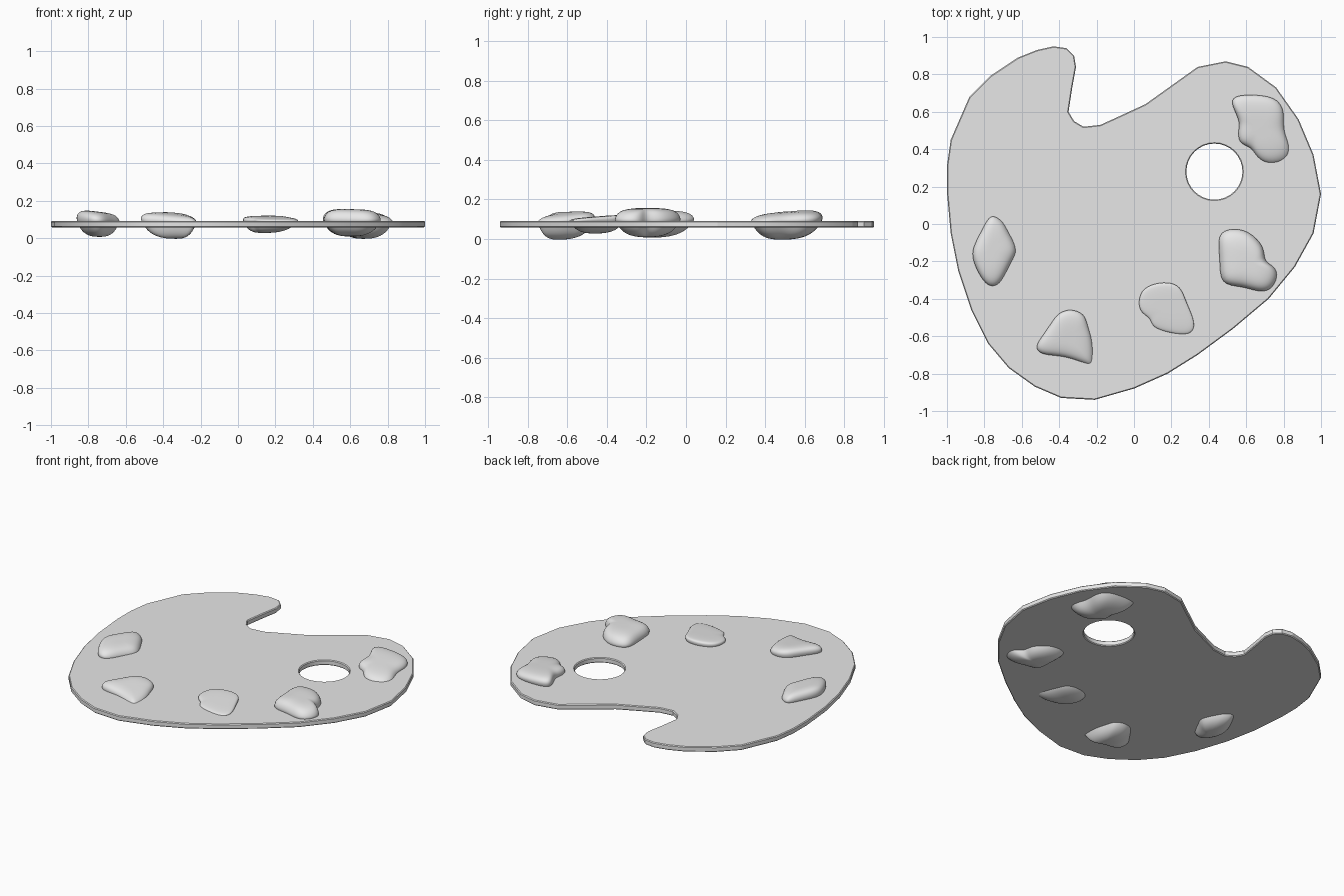
import bpy
import bmesh
import math
from mathutils import Vector

# Remove the default cube
default_cube = bpy.data.objects.get("Cube")
if default_cube:
    bpy.data.objects.remove(default_cube, do_unlink=True)

# The single grey material
grey = bpy.data.materials.new("plain grey")
grey.use_nodes = True
grey.diffuse_color = (0.8, 0.8, 0.8, 1)
grey.node_tree.nodes["Principled BSDF"].inputs["Base Color"].default_value = grey.diffuse_color


def select_only(obj):
    bpy.ops.object.select_all(action="DESELECT")
    obj.select_set(True)
    bpy.context.view_layer.objects.active = obj


def add_loop(curve, points):
    """Add a closed straight-sided loop to a flat curve."""
    spline = curve.splines.new("POLY")
    spline.points.add(len(points) - 1)
    for target, (x, y) in zip(spline.points, points):
        target.co = (x, y, 0, 1)
    spline.use_cyclic_u = True


# Palette board: outline and thumb hole, filled, thickened and softly bevelled
board_outline = [
    (-.43, .95), (-.36, .94), (-.32, .9), (-.31, .84), (-.33, .73), (-.35, .6),
    (-.32, .55), (-.27, .52), (-.18, .53), (-.07, .58), (.06, .64), (.2, .74),
    (.34, .84), (.49, .87), (.61, .84), (.76, .73), (.88, .56), (.96, .37),
    (1, .16), (.96, -.05), (.86, -.23), (.72, -.4), (.53, -.56), (.34, -.7),
    (.18, -.8), (0, -.88), (-.21, -.94), (-.39, -.93), (-.53, -.87), (-.67, -.77),
    (-.78, -.64), (-.87, -.46), (-.94, -.25), (-.98, -.05), (-1, .17), (-1, .31),
    (-.98, .45), (-.88, .68), (-.77, .79), (-.62, .89), (-.52, .93)]
hole_sides = 32
hole_angles = [math.tau * i / hole_sides for i in range(hole_sides)]
thumb_hole = [(.43 + .15 * math.cos(a), .28 + .15 * math.sin(a)) for a in hole_angles]

board_curve = bpy.data.curves.new("palette_board", "CURVE")
board_curve.dimensions = "2D"
board_curve.fill_mode = "BOTH"
add_loop(board_curve, board_outline)
add_loop(board_curve, thumb_hole)
board_curve.extrude = .012
board_curve.bevel_depth = .005
board_curve.bevel_resolution = 0
board_curve.offset = -.005
board_curve.materials.append(grey)
board = bpy.data.objects.new("palette_board", board_curve)
board.location.z = .075
bpy.context.collection.objects.link(board)
select_only(board)
bpy.ops.object.convert(target="MESH")
bpy.ops.object.shade_smooth_by_angle(angle=math.radians(20))


def paint_blob(name, outline, keel, bottom, top, tilt=(0, 0)):
    """Loft a lump from a low keel through its outline to a tilted crown."""
    points = [Vector(p) for p in outline]
    centre = sum(points, Vector((0, 0))) / len(points)
    points = [centre + (p - centre) * 1.04 for p in points]
    keel, tilt = Vector(keel), Vector(tilt)
    rim = .105

    def lower(p, pull, depth):
        flat = p.lerp(keel, pull)
        return (flat.x, flat.y, .085 + (bottom - .085) * depth)

    def upper(p, pull, height):
        flat = p.lerp(centre, pull)
        lean = tilt.dot(flat - centre)
        return (flat.x, flat.y, rim + (top - rim) * height + lean)

    bm = bmesh.new()
    rings = []
    for place, pull, level in [(lower, .6, 1), (lower, .25, .7), (lower, .03, 0),
                               (upper, 0, 0), (upper, .14, .75), (upper, .5, 1)]:
        rings.append([bm.verts.new(place(p, pull, level)) for p in points])
    count = len(points)
    under = bm.verts.new(lower(keel, 1, 1.05))
    crown = bm.verts.new(upper(centre, 1, 1))
    for i in range(count):
        j = (i + 1) % count
        for low, high in zip(rings, rings[1:]):
            bm.faces.new((low[i], low[j], high[j], high[i]))
        bm.faces.new((rings[0][j], rings[0][i], under))
        bm.faces.new((rings[-1][i], rings[-1][j], crown))
    bmesh.ops.recalc_face_normals(bm, faces=bm.faces)
    for face in bm.faces:
        face.smooth = True
    mesh = bpy.data.meshes.new(name)
    bm.to_mesh(mesh)
    bm.free()
    mesh.materials.append(grey)
    blob = bpy.data.objects.new(name, mesh)
    bpy.context.collection.objects.link(blob)
    smoothing = blob.modifiers.new("smoothing", "SUBSURF")
    smoothing.levels = smoothing.render_levels = 2


# Dabs of paint, from the right edge round to the left edge
paint_blob("paint_right_side", [
    (-.75, .045), (-.7, .01), (-.675, -.045), (-.62, -.14), (-.66, -.2), (-.71, -.31),
    (-.755, -.335), (-.805, -.31), (-.865, -.19), (-.86, -.125), (-.82, -.05), (-.78, .03)],
    keel=(-.74, -.18), bottom=.01, top=.142, tilt=(-.12, 0))

paint_blob("paint_front_right", [
    (-.34, -.455), (-.265, -.48), (-.25, -.55), (-.225, -.62), (-.22, -.745), (-.24, -.755),
    (-.365, -.7), (-.495, -.7), (-.53, -.655), (-.48, -.59), (-.435, -.52), (-.4, -.475)],
    keel=(-.33, -.65), bottom=0, top=.133, tilt=(-.08, .08))

paint_blob("paint_front_middle", [
    (.03, -.37), (.085, -.325), (.18, -.31), (.25, -.335), (.275, -.415), (.33, -.53),
    (.305, -.595), (.19, -.58), (.095, -.55), (.095, -.5), (.025, -.47)],
    keel=(.13, -.46), bottom=.03, top=.114, tilt=(0, .08))

paint_blob("paint_front_left", [
    (.445, -.05), (.53, -.025), (.615, -.04), (.7, -.125), (.69, -.2), (.75, -.225),
    (.77, -.28), (.73, -.355), (.66, -.36), (.58, -.33), (.46, -.325), (.465, -.19)],
    keel=(.6, -.2), bottom=.012, top=.155, tilt=(-.03, 0))

paint_blob("paint_left_side", [
    (.535, .68), (.61, .69), (.76, .68), (.805, .6), (.79, .505), (.835, .415), (.815, .345),
    (.72, .32), (.655, .36), (.63, .415), (.56, .43), (.56, .505), (.57, .55), (.52, .64)],
    keel=(.67, .48), bottom=0, top=.137, tilt=(-.06, .06))
